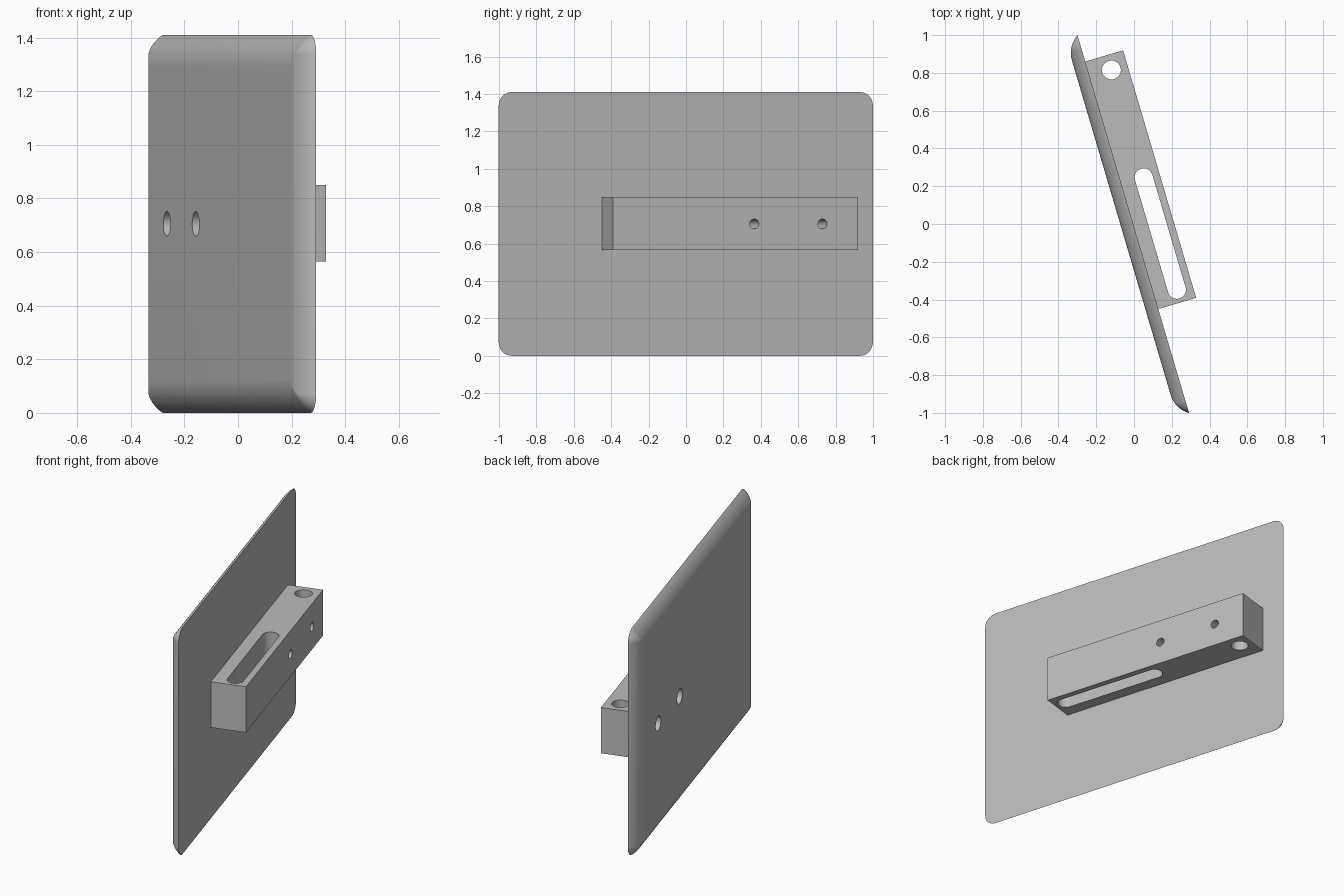
import bpy, bmesh
from math import sin, cos, pi, radians, atan2

if "Cube" in bpy.data.objects:
    bpy.data.objects.remove(bpy.data.objects["Cube"], do_unlink=True)

TILT = radians(16.45)        # turn of the whole assembly about z
LENGTH, HEIGHT = 2.086, 1.41
MID = HEIGHT / 2
BACK, FACE = -0.004, -0.07   # flat and domed faces of the plate
EDGE = 0.12                  # width of the curved rim
CORNER = 0.072

grey = bpy.data.materials.new("Grey")
grey.use_nodes = True
grey.diffuse_color = (0.5, 0.5, 0.5, 1)
grey.node_tree.nodes["Principled BSDF"].inputs["Base Color"].default_value = (0.5, 0.5, 0.5, 1)


def loft(name, rings):
    """Closed solid through rings of equal point count."""
    bm = bmesh.new()
    loops = [[bm.verts.new(p) for p in ring] for ring in rings]
    n = len(loops[0])
    for a, b in zip(loops, loops[1:]):
        for i in range(n):
            j = (i + 1) % n
            bm.faces.new((a[i], a[j], b[j], b[i]))
    bm.faces.new(loops[0][::-1])
    bm.faces.new(loops[-1])
    bmesh.ops.recalc_face_normals(bm, faces=bm.faces)
    mesh = bpy.data.meshes.new(name)
    bm.to_mesh(mesh)
    bm.free()
    mesh.materials.append(grey)
    ob = bpy.data.objects.new(name, mesh)
    bpy.context.collection.objects.link(ob)
    return ob


def rounded_rect(hw, hh, r, steps=8):
    pts = []
    for k, (sx, sy) in enumerate(((1, 1), (-1, 1), (-1, -1), (1, -1))):
        for i in range(steps + 1):
            t = (k + i / steps) * pi / 2
            pts.append((sx * (hw - r) + r * cos(t), sy * (hh - r) + r * sin(t)))
    return pts


def bore(u, r, n0, n1):
    """Round cutter through the plate direction."""
    ring = [(r * cos(i * pi / 16), r * sin(i * pi / 16)) for i in range(32)]
    return loft("bore_cutter", [[(n, u + a, MID + b) for a, b in ring] for n in (n0, n1)])


def slot(u0, u1, r, n):
    """Vertical cutter with round ends."""
    hu = (u1 - u0) / 2 + r
    ring = rounded_rect(r, hu, r * 0.999, 12)
    return loft("slot_cutter", [[(n + a, (u0 + u1) / 2 + b, z) for a, b in ring] for z in (0.3, 1.1)])


def cut(ob, cutters):
    bpy.context.view_layer.objects.active = ob
    for c in cutters:
        mod = ob.modifiers.new("cut", 'BOOLEAN')
        mod.operation = 'DIFFERENCE'
        mod.solver = 'EXACT'
        mod.object = c
        bpy.ops.object.modifier_apply(modifier=mod.name)
        bpy.data.objects.remove(c, do_unlink=True)


# Plate: flat on the bar side, rim curving in to the outer face
thick = BACK - FACE
sweep = 2 * atan2(thick, EDGE)
radius = EDGE / sin(sweep)
rings = []
for i in range(13):
    t = sweep * (1 - i / 12)
    inset = EDGE - radius * sin(t)
    n = FACE + radius * (1 - cos(t))
    outline = rounded_rect(LENGTH / 2 - inset, MID - inset, max(CORNER - inset, 0.002))
    rings.append([(n, a, MID + b) for a, b in outline])
plate = loft("plate", rings)
cut(plate, [bore(u, 0.046, -0.2, 0.1) for u in (0.32, 0.70)])

# Mounting bar with bolt bores, a pivot hole and a long slot
z0, z1 = 0.565, 0.85
base = [(BACK, -0.468), (0.205, -0.468), (0.205, 0.898), (BACK, 0.898)]
bar = loft("mounting_bar", [[(x, y, z) for x, y in base] for z in (z0, z1)])
cut(bar, [bore(u, 0.026, -0.1, 0.4) for u in (0.32, 0.70)]
    + [slot(0.816, 0.816, 0.05, 0.116), slot(-0.398, 0.222, 0.048, 0.119)])

# Shade and turn into place
for ob in (plate, bar):
    ob.rotation_euler.z = TILT
    bpy.ops.object.select_all(action='DESELECT')
    ob.select_set(True)
    bpy.context.view_layer.objects.active = ob
    bpy.ops.object.shade_smooth_by_angle(angle=radians(30))
